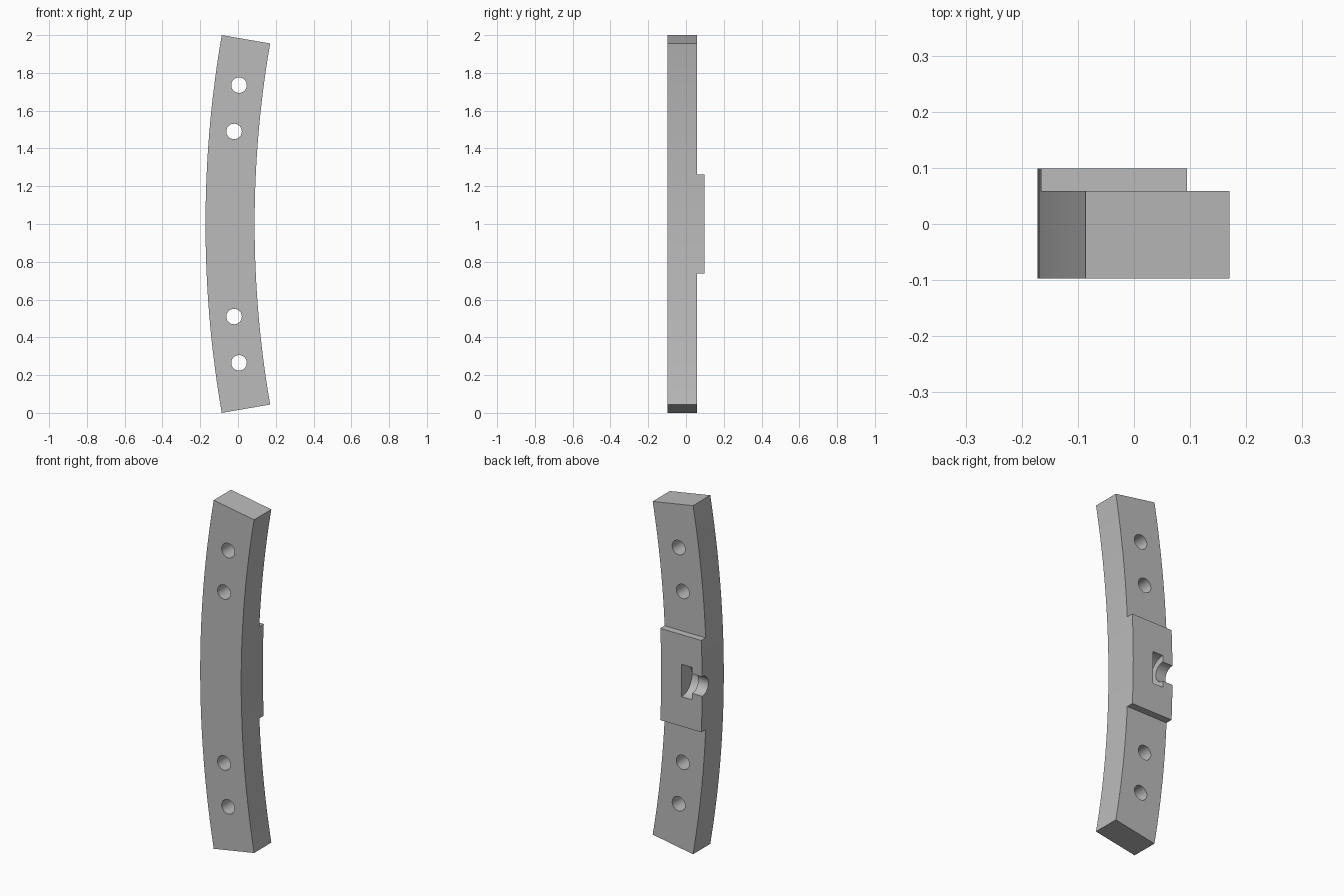
import bpy
import bmesh
from math import radians, sqrt
from mathutils import Matrix, Vector

if "Cube" in bpy.data.objects:
    bpy.data.objects.remove(bpy.data.objects["Cube"], do_unlink=True)

# Main dimensions
CENTRE_X = 5.685
R_OUT, R_IN, R_MID = 5.857, 5.597, 5.727
FRONT, BACK, PAD_BACK = -0.097, 0.059, 0.099
PAD_HALF = 0.263
SEGMENTS = 48

grey = bpy.data.materials.new("plain grey")
grey.use_nodes = True
colour = (0.5, 0.5, 0.5, 1)
grey.diffuse_color = colour
grey.node_tree.nodes["Principled BSDF"].inputs["Base Color"].default_value = colour


def make_object(name, bm):
    bmesh.ops.recalc_face_normals(bm, faces=bm.faces)
    mesh = bpy.data.meshes.new(name)
    bm.to_mesh(mesh)
    bm.free()
    mesh.materials.append(grey)
    obj = bpy.data.objects.new(name, mesh)
    bpy.context.collection.objects.link(obj)
    return obj


def arc_x(radius, z):
    """x of the curved edge at height z above the middle."""
    return CENTRE_X - sqrt(radius ** 2 - z ** 2)


def box_cutter(low, high):
    low, high = Vector(low), Vector(high)
    bm = bmesh.new()
    bmesh.ops.create_cube(bm, size=1, matrix=Matrix.Translation((low + high) / 2)
                          @ Matrix.Diagonal((*(high - low), 1)))
    return make_object("box_cutter", bm)


def rod_cutter(start, end, radius):
    start, end = Vector(start), Vector(end)
    axis = end - start
    turn = axis.to_track_quat("Z", "Y").to_matrix().to_4x4()
    bm = bmesh.new()
    bmesh.ops.create_cone(bm, cap_ends=True, segments=48, radius1=radius, radius2=radius,
                          depth=axis.length,
                          matrix=Matrix.Translation((start + end) / 2) @ turn)
    return make_object("rod_cutter", bm)


# Curved bar at the full depth of the pad, with radial ends
bm = bmesh.new()
outline = []
for radius, direction in ((R_OUT, 1), (R_IN, -1)):
    reach = radius / R_OUT
    for i in range(SEGMENTS + 1):
        z = direction * reach * (2 * i / SEGMENTS - 1)
        outline.append(bm.verts.new((arc_x(radius, z), FRONT, 1 + z)))
face = bm.faces.new(outline)
grown = bmesh.ops.extrude_face_region(bm, geom=[face])["geom"]
bmesh.ops.translate(bm, vec=(0, PAD_BACK - FRONT, 0),
                    verts=[v for v in grown if isinstance(v, bmesh.types.BMVert)])
bar = make_object("curved_bar", bm)

# Step the back down above and below the raised pad
cutters = [box_cutter((-1, BACK, 1 + PAD_HALF), (1, 0.5, 3)),
           box_cutter((-1, BACK, -1), (1, 0.5, 1 - PAD_HALF))]

# Four through holes along the middle of the bar
for offset in (0.49, 0.735):
    for side in (-1, 1):
        x, z = arc_x(R_MID, offset), 1 + side * offset
        cutters.append(rod_cutter((x, -0.4, z), (x, 0.4, z), 0.041))

# Half round pocket in the pad and the narrower groove leading to the outer side
cutters.append(rod_cutter((-0.108, PAD_BACK, 1), (-0.042, PAD_BACK, 1), 0.093))
cutters.append(rod_cutter((-0.3, PAD_BACK, 1), (-0.08, PAD_BACK, 1), 0.056))

# Carve everything, then drop the cutters
for cutter in cutters:
    cutter.hide_render = True
    cut = bar.modifiers.new("cut", "BOOLEAN")
    cut.operation = "DIFFERENCE"
    cut.solver = "EXACT"
    cut.object = cutter
bpy.context.view_layer.update()
carved = bpy.data.meshes.new_from_object(bar.evaluated_get(bpy.context.evaluated_depsgraph_get()))
bar.modifiers.clear()
bar.data = carved
for cutter in cutters:
    bpy.data.objects.remove(cutter, do_unlink=True)

# Smooth curves with crisp edges
bpy.ops.object.select_all(action="DESELECT")
bar.select_set(True)
bpy.context.view_layer.objects.active = bar
bpy.ops.object.shade_smooth_by_angle(angle=radians(30))
